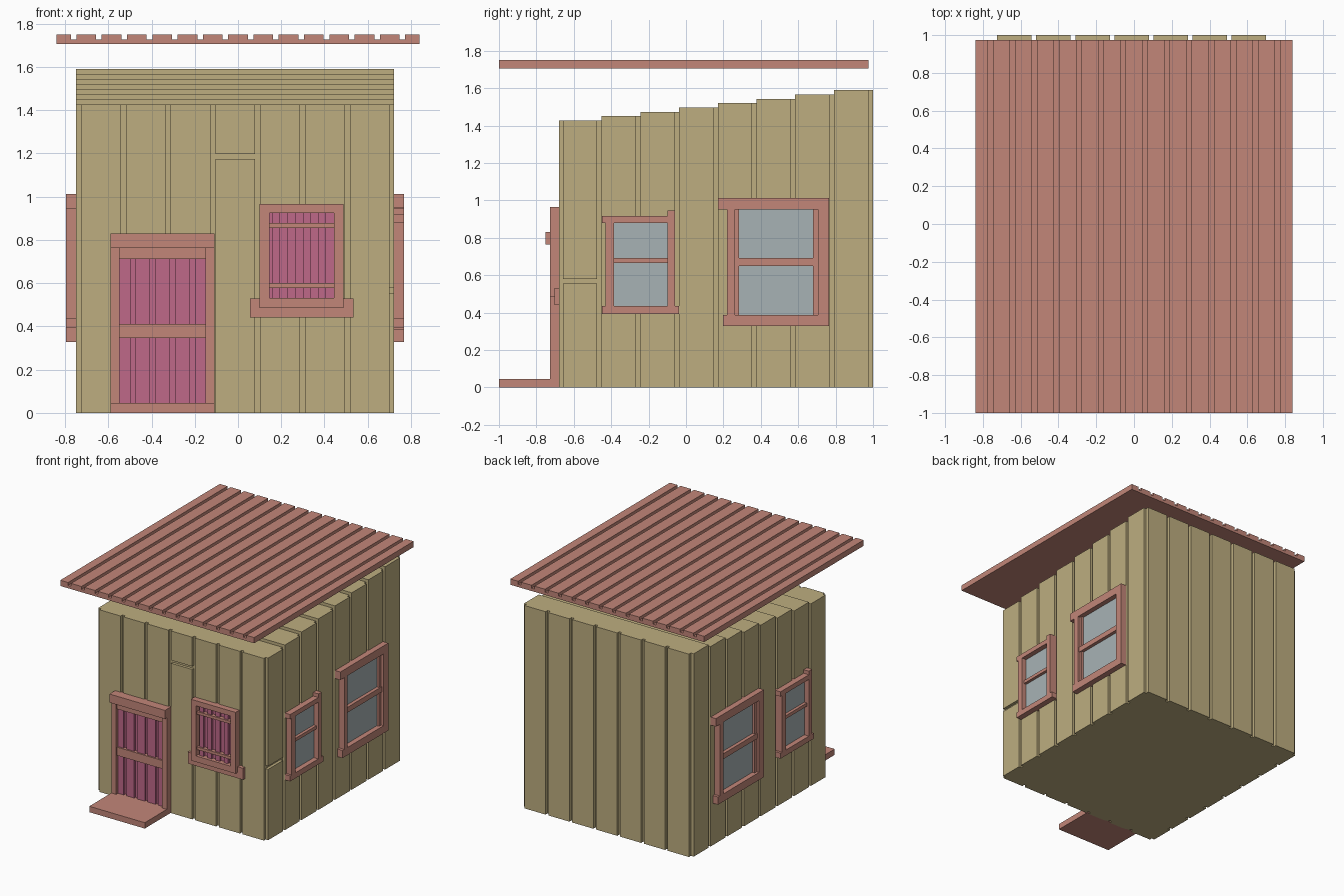
import bpy, bmesh
from mathutils import Matrix, Vector

if "Cube" in bpy.data.objects:
    bpy.data.objects.remove(bpy.data.objects["Cube"], do_unlink=True)


def material(name, rgb):
    m = bpy.data.materials.new(name)
    m.use_nodes = True
    col = (*rgb, 1.0)
    m.diffuse_color = col
    m.node_tree.nodes["Principled BSDF"].inputs["Base Color"].default_value = col
    return m


TAN = material("tan_boards", (0.51, 0.42, 0.215))
SALMON = material("salmon_trim", (0.54, 0.24, 0.19))
PINK = material("pink_panels", (0.52, 0.138, 0.25))
GLASS = material("grey_glass", (0.39, 0.45, 0.46))


def boxes(name, mat, spans):
    """One object from boxes given as (x0, x1, y0, y1, z0, z1)."""
    bm = bmesh.new()
    for x0, x1, y0, y1, z0, z1 in spans:
        size = Vector((abs(x1 - x0), abs(y1 - y0), abs(z1 - z0)))
        mid = Vector((x0 + x1, y0 + y1, z0 + z1)) / 2
        bmesh.ops.create_cube(bm, size=1.0,
                              matrix=Matrix.Translation(mid) @ Matrix.Diagonal(size).to_4x4())
    me = bpy.data.meshes.new(name)
    bm.to_mesh(me)
    bm.free()
    me.materials.append(mat)
    ob = bpy.data.objects.new(name, me)
    bpy.context.collection.objects.link(ob)
    return ob


# House body: stepped core with proud boards on all four sides
X0, X1, Y0, Y1 = -0.725, 0.70, -0.658, 0.975
PITCH, BOARD = 0.207, 0.183
heights = [1.427 + 0.0232 * i for i in range(8)]
core, right_boards, left_boards = [], [], []
for i, h in enumerate(heights):
    y = Y0 + PITCH * i
    y_end = Y1 if i == 7 else y + PITCH
    core.append((X0, X1, y, y_end, 0, h))
    b_end = Y1 if i == 7 else y + BOARD
    left_boards.append((-0.75, X0, y, b_end, 0, h))
    # the first right board is cut in two
    cuts = [(0, 0.555), (0.58, h)] if i == 0 else [(0, h)]
    right_boards += [(X1, 0.722, y, b_end, a, b) for a, b in cuts]
boxes("wall_core", TAN, core)
boxes("right_wall_boards", TAN, right_boards)
boxes("left_wall_boards", TAN, left_boards)

front_boards, back_boards = [], []
for i in range(7):
    x = X0 + PITCH * i
    xe = X1 if i == 6 else x + BOARD
    cuts = [(0, 1.174), (1.198, heights[0])] if i == 3 else [(0, heights[0])]
    front_boards += [(x, xe, -0.68, Y0, a, b) for a, b in cuts]
    back_boards.append((x, xe, Y1, 1.0, 0, heights[-1]))
boxes("front_wall_boards", TAN, front_boards)
boxes("back_wall_boards", TAN, back_boards)

# Roof: flat sheet with raised ribs
boxes("roof_sheet", SALMON, [(-0.84, 0.84, -1.0, 0.975, 1.705, 1.727)])
edges = [-0.84]
for i in range(14):
    c = -0.76 + 1.52 / 13 * i
    edges += [c - 0.013, c + 0.013]
edges.append(0.84)
boxes("roof_ribs", SALMON, [(edges[k], edges[k + 1], -1.0, 0.975, 1.727, 1.75)
                            for k in range(0, len(edges), 2)])

# Door
boxes("door_step", SALMON, [(-0.589, -0.108, -1.0, -0.67, 0, 0.046)])
boxes("door_frame", SALMON, [
    (-0.589, -0.547, -0.727, -0.67, 0.046, 0.763),
    (-0.15, -0.108, -0.727, -0.67, 0.046, 0.763),
    (-0.589, -0.108, -0.75, -0.67, 0.763, 0.83)])
boxes("door_rails", SALMON, [(-0.547, -0.15, -0.716, -0.685, a, b)
                             for a, b in ((0.347, 0.412), (0.711, 0.763))])
boxes("door_backing", PINK, [(-0.547, -0.15, -0.686, -0.67, 0.046, 0.763)])
slats = []
for i in range(5):
    c = -0.3485 + 0.0915 * (i - 2)
    slats.append((max(c - 0.0335, -0.547), min(c + 0.0335, -0.15), -0.704, -0.686, 0.046, 0.763))
boxes("door_slats", PINK, slats)

# Shuttered front window
boxes("shutter_frame", SALMON, [
    (0.10, 0.145, -0.727, -0.67, 0.485, 0.965),
    (0.445, 0.488, -0.727, -0.67, 0.485, 0.965),
    (0.145, 0.445, -0.727, -0.67, 0.925, 0.965),
    (0.145, 0.445, -0.727, -0.67, 0.485, 0.532)])
boxes("shutter_sill", SALMON, [(0.056, 0.535, -0.702, -0.67, 0.44, 0.53)])
boxes("shutter_rails", SALMON, [(0.145, 0.445, -0.716, -0.685, a, b)
                                for a, b in ((0.578, 0.60), (0.855, 0.877))])
boxes("shutter_backing", PINK, [(0.145, 0.445, -0.686, -0.67, 0.532, 0.925)])
boxes("shutter_slats", PINK, [
    (0.16 + 0.07 * i, 0.195 + 0.07 * i, -0.704, -0.686, 0.532, 0.925) for i in range(4)])

# Side windows as (y0, y1, z0, z1, depth); the left ones are turned half a circle
small_trim = [
    (-0.45, -0.10, 0.88, 0.917, 0.045),      # head
    (-0.43, -0.385, 0.436, 0.88, 0.045),     # front post
    (-0.10, -0.06, 0.436, 0.945, 0.045),     # back post
    (-0.45, -0.037, 0.393, 0.436, 0.045),    # sill
    (-0.385, -0.10, 0.666, 0.692, 0.028)]    # middle bar
big_trim = [
    (0.171, 0.765, 0.95, 1.013, 0.045),      # head
    (0.22, 0.262, 0.388, 0.95, 0.045),       # front post
    (0.706, 0.765, 0.388, 0.95, 0.045),      # back post
    (0.198, 0.765, 0.328, 0.388, 0.045),     # sill
    (0.262, 0.283, 0.388, 0.95, 0.025),      # sash stiles
    (0.68, 0.706, 0.388, 0.95, 0.025),
    (0.262, 0.706, 0.65, 0.692, 0.032)]      # middle bar
windows = {
    "small": (-0.243, small_trim, (-0.385, -0.10, 0.436, 0.88, 0.005)),
    "big": (0.468, big_trim, (0.283, 0.68, 0.388, 0.95, 0.005))}


def place(part, side, centre):
    y0, y1, z0, z1, d = part
    if side == "right":
        return (0.69, 0.722 + d, y0, y1, z0, z1)
    return (-0.75 - d, -0.72, 2 * centre - y1, 2 * centre - y0, z0, z1)


for size, (centre, trim, pane) in windows.items():
    for side in ("right", "left"):
        boxes(f"{side}_{size}_window_trim", SALMON, [place(p, side, centre) for p in trim])
        boxes(f"{side}_{size}_window_glass", GLASS, [place(pane, side, centre)])
